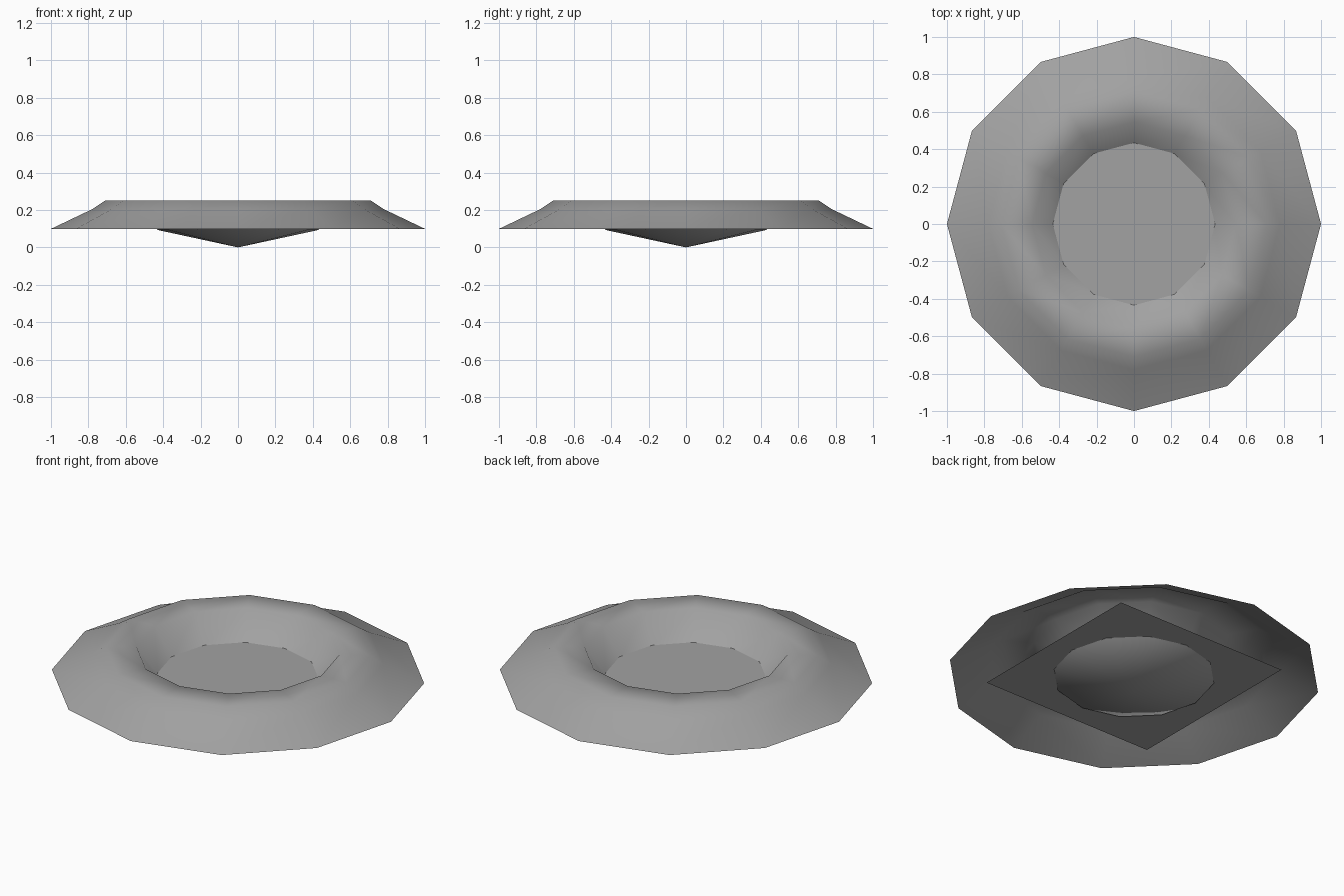
import bpy, bmesh
from math import cos, sin, pi

cube = bpy.data.objects.get("Cube")
if cube:
    bpy.data.objects.remove(cube, do_unlink=True)

SIDES = 12
GROUND = 0.099

# One flat grey for every part
grey = bpy.data.materials.new("rock grey")
grey.use_nodes = True
colour = (0.36, 0.36, 0.36, 1)
grey.diffuse_color = colour
grey.node_tree.nodes["Principled BSDF"].inputs["Base Color"].default_value = colour


def add_object(name, bm, smooth):
    mesh = bpy.data.meshes.new(name)
    for face in bm.faces:
        face.smooth = smooth
    bm.to_mesh(mesh)
    bm.free()
    mesh.materials.append(grey)
    obj = bpy.data.objects.new(name, mesh)
    bpy.context.collection.objects.link(obj)
    return obj


# Crater shell: rings from the outer foot over the rim to the bowl, then a tip
profile = [(1.0, GROUND), (0.78, 0.204), (0.71, 0.25), (0.545, 0.25), (0.43, 0.093)]
bm = bmesh.new()
rings = [[bm.verts.new((r * cos(2 * pi * i / SIDES), r * sin(2 * pi * i / SIDES), z))
          for i in range(SIDES)] for r, z in profile]
tip = bm.verts.new((0, 0, 0))
for i in range(SIDES):
    j = (i + 1) % SIDES
    for outer, inner in zip(rings, rings[1:]):
        bm.faces.new((outer[i], outer[j], inner[j], inner[i]))
    bm.faces.new((rings[-1][i], rings[-1][j], tip))
add_object("crater_shell", bm, True)

# Flat square sheet that fills the bowl
bm = bmesh.new()
bmesh.ops.create_grid(bm, x_segments=1, y_segments=1, size=0.56)
sheet = add_object("crater_floor", bm, False)
sheet.location.z = GROUND
